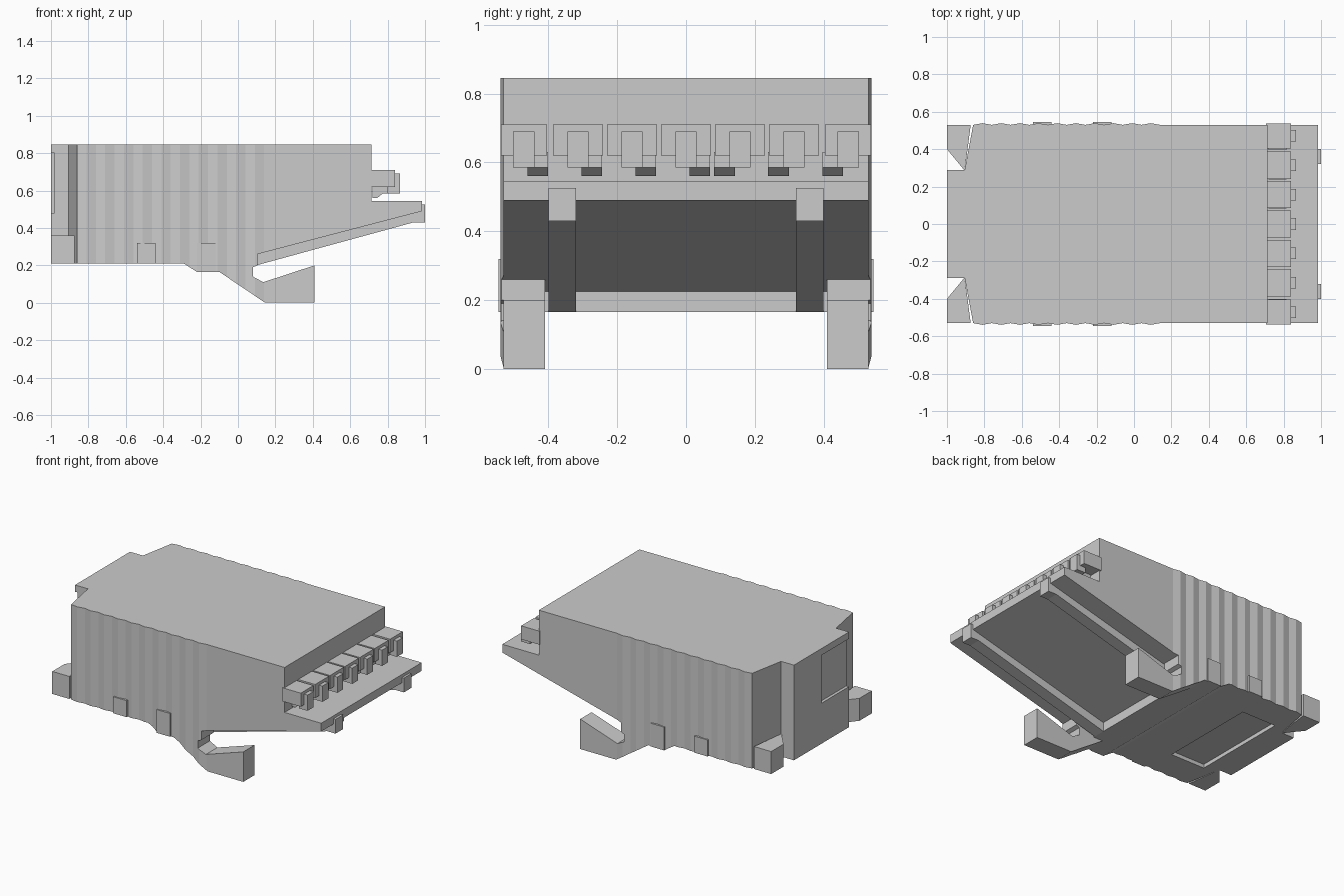
import bpy
import bmesh

old = bpy.data.objects.get("Cube")
if old:
    bpy.data.objects.remove(old, do_unlink=True)

GREY = (0.6, 0.6, 0.6, 1.0)
mat = bpy.data.materials.new("light grey plastic")
mat.use_nodes = True
mat.diffuse_color = GREY
bsdf = next(n for n in mat.node_tree.nodes if n.type == "BSDF_PRINCIPLED")
bsdf.inputs["Base Color"].default_value = GREY


def prism(name, points, low, high, axis="y"):
    """Extrude an outline along y (points are x, z) or z (points are x, y)."""
    bm = bmesh.new()
    rings = []
    for level in (low, high):
        rings.append([bm.verts.new((a, level, b) if axis == "y" else (a, b, level))
                      for a, b in points])
    first, second = rings
    bm.faces.new(first)
    bm.faces.new(list(reversed(second)))
    count = len(points)
    for i in range(count):
        j = (i + 1) % count
        bm.faces.new((first[i], second[i], second[j], first[j]))
    bmesh.ops.recalc_face_normals(bm, faces=bm.faces[:])
    mesh = bpy.data.meshes.new(name)
    bm.to_mesh(mesh)
    bm.free()
    mesh.materials.append(mat)
    obj = bpy.data.objects.new(name, mesh)
    bpy.context.collection.objects.link(obj)
    return obj


def box(name, x0, x1, y0, y1, z0, z1):
    return prism(name, [(x0, z0), (x1, z0), (x1, z1), (x0, z1)], y0, y1)


def carve(obj, cutter, operation):
    """Apply a boolean and keep only the finished mesh."""
    mod = obj.modifiers.new("carve", "BOOLEAN")
    mod.operation = operation
    mod.solver = "EXACT"
    mod.object = cutter
    bpy.context.view_layer.update()
    graph = bpy.context.evaluated_depsgraph_get()
    mesh = bpy.data.meshes.new_from_object(obj.evaluated_get(graph))
    obj.modifiers.clear()
    obj.data = mesh


def discard(obj):
    bpy.data.objects.remove(obj, do_unlink=True)


# Plan outline: rippled sides and notched rear corners
side = [(-0.86 + 0.05 * i, 0.53 + 0.009 * (i % 2)) for i in range(21)]
half = [(-1, 0.29), (-0.905, 0.29)] + side + [(0.985, 0.53)]
plan = half + [(x, -y) for x, y in reversed(half)]
plan_cutter = prism("plan_cutter", plan, -0.1, 1, "z")
plan_cutter.hide_render = True

# Main housing with sloping underside and stepped front shelf
housing = prism("housing", [
    (-1.1, 0.21), (-0.29, 0.21), (-0.22, 0.165), (-0.03, 0.165), (-0.03, 0.225),
    (1.1, 0.52), (1.1, 0.545), (0.715, 0.545), (0.715, 0.845), (-1.1, 0.845)],
    -0.6, 0.6)
carve(housing, plan_cutter, "INTERSECT")

# Rear label recess and shallow underside recess
for recess in (box("rear_recess", -1.05, -0.98, -0.35, 0, 0.48, 0.8),
               box("floor_recess", -0.82, -0.57, -0.33, 0.33, 0.1, 0.235)):
    carve(housing, recess, "DIFFERENCE")
    discard(recess)

leg_profile = [
    (-0.1, 0.165), (0.145, 0), (0.41, 0), (0.41, 0.2), (0.135, 0.11), (0.08, 0.14),
    (0.08, 0.19), (0.105, 0.2), (0.105, 0.275), (-0.1, 0.275)]
rail_profile = [
    (-0.03, 0.165), (0.94, 0.43), (1, 0.43), (1, 0.525), (0.975, 0.525),
    (0.975, 0.495), (-0.03, 0.235)]
foot_plan = [(-1, 0.4), (-1, 0.53), (-0.873, 0.53), (-0.905, 0.285)]

for label, s in (("left", 1), ("right", -1)):
    # Hooked front legs
    leg = prism(label + "_hooked_leg", leg_profile, *sorted((s * 0.41, s * 0.56)))
    carve(leg, plan_cutter, "INTERSECT")
    # Sloping rails ending in upright tabs
    prism(label + "_rail", rail_profile, *sorted((s * 0.32, s * 0.4)))
    # Wedge feet at the rear corners
    prism(label + "_rear_foot", [(x, s * y) for x, y in foot_plan], 0.21, 0.36, "z")
    # Small side clips
    for name, x, z in (("rear", -0.54, 0.21), ("front", -0.22, 0.165)):
        box(label + "_" + name + "_clip", x, x + 0.1,
            *sorted((s * 0.51, s * 0.545)), z, 0.32)

discard(plan_cutter)

# Row of wire entry blocks, each with a push button and an offset hook
for i in range(7):
    y = (i - 3) * 0.157
    edge = 0.0725 if abs(i - 3) < 3 else 0.067
    box("entry_block", 0.705, 0.84, y - edge, y + edge, 0.62, 0.71)
    box("entry_button", 0.8, 0.865, y - 0.031, y + 0.031, 0.585, 0.69)
    shift = 0.04 if i <= 3 else -0.045
    prism("entry_hook", [
        (0.72, 0.63), (0.72, 0.56), (0.745, 0.56), (0.775, 0.585),
        (0.815, 0.585), (0.815, 0.63)], y + shift - 0.03, y + shift + 0.03)
